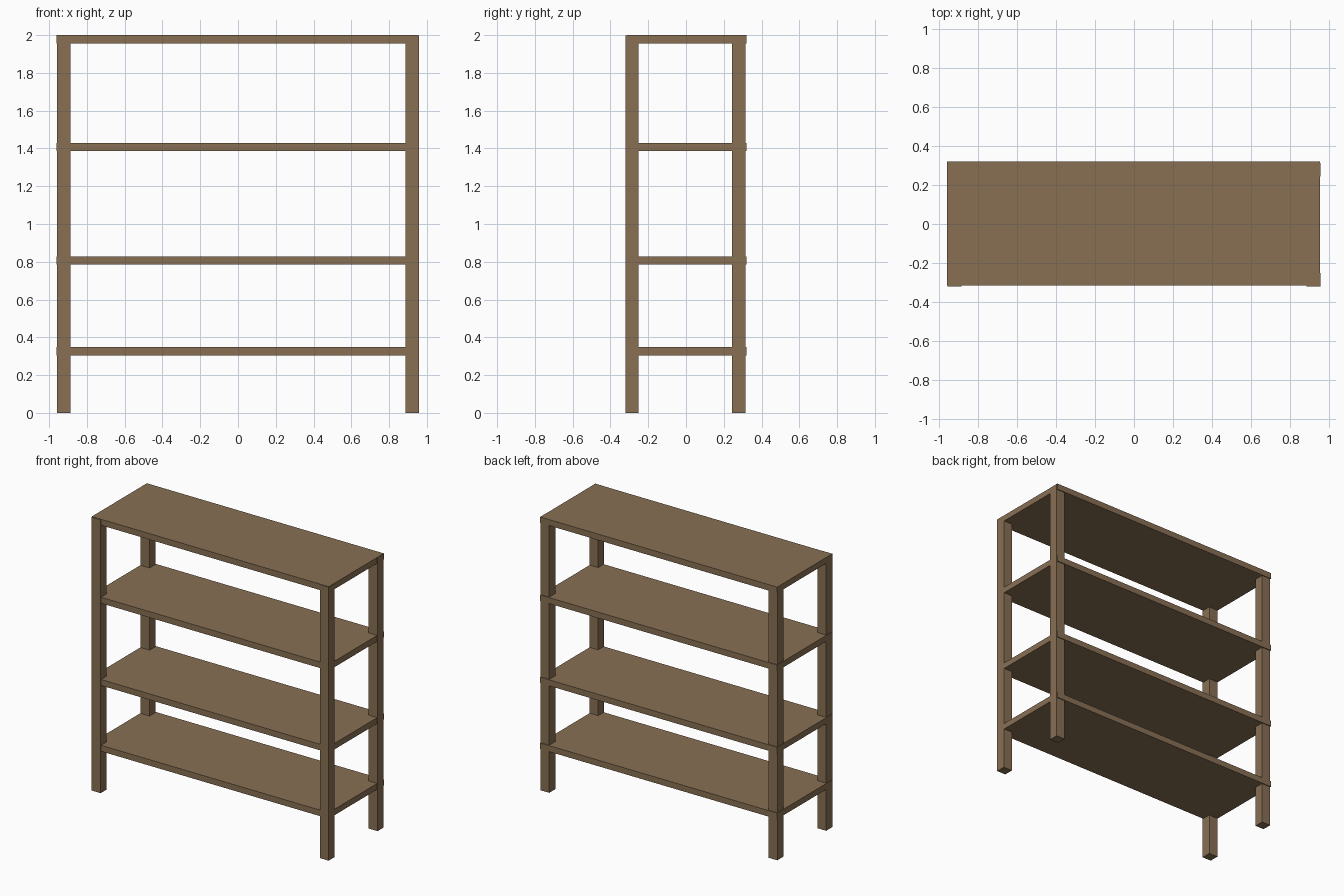
import bpy

if "Cube" in bpy.data.objects:
    bpy.data.objects.remove(bpy.data.objects["Cube"])

wood = bpy.data.materials.new("brown wood")
wood.diffuse_color = (0.25, 0.16, 0.088, 1)
wood.use_nodes = True
wood.node_tree.nodes["Principled BSDF"].inputs["Base Color"].default_value = wood.diffuse_color


def box(name, x0, x1, y0, y1, z0, z1):
    """Axis-aligned box given by its limits."""
    bpy.ops.mesh.primitive_cube_add(
        size=1, location=((x0 + x1) / 2, (y0 + y1) / 2, (z0 + z1) / 2))
    ob = bpy.context.object
    ob.name = name
    ob.scale = (x1 - x0, y1 - y0, z1 - z0)
    bpy.ops.object.transform_apply(location=False, rotation=False, scale=True)
    ob.data.materials.append(wood)
    return ob


# Four corner posts
for side, x0, x1 in (("left", -0.958, -0.886), ("right", 0.886, 0.958)):
    for end, y0, y1 in (("front", -0.321, -0.251), ("back", 0.244, 0.314)):
        box(f"{end}_{side}_post", x0, x1, y0, y1, 0, 1.998)

# Four shelves, set slightly back and left of the posts so they show at the rear
for name, top in (("bottom_shelf", 0.348), ("lower_shelf", 0.829),
                  ("upper_shelf", 1.43), ("top_shelf", 2.0)):
    box(name, -0.961, 0.955, -0.316, 0.32, top - 0.044, top)
